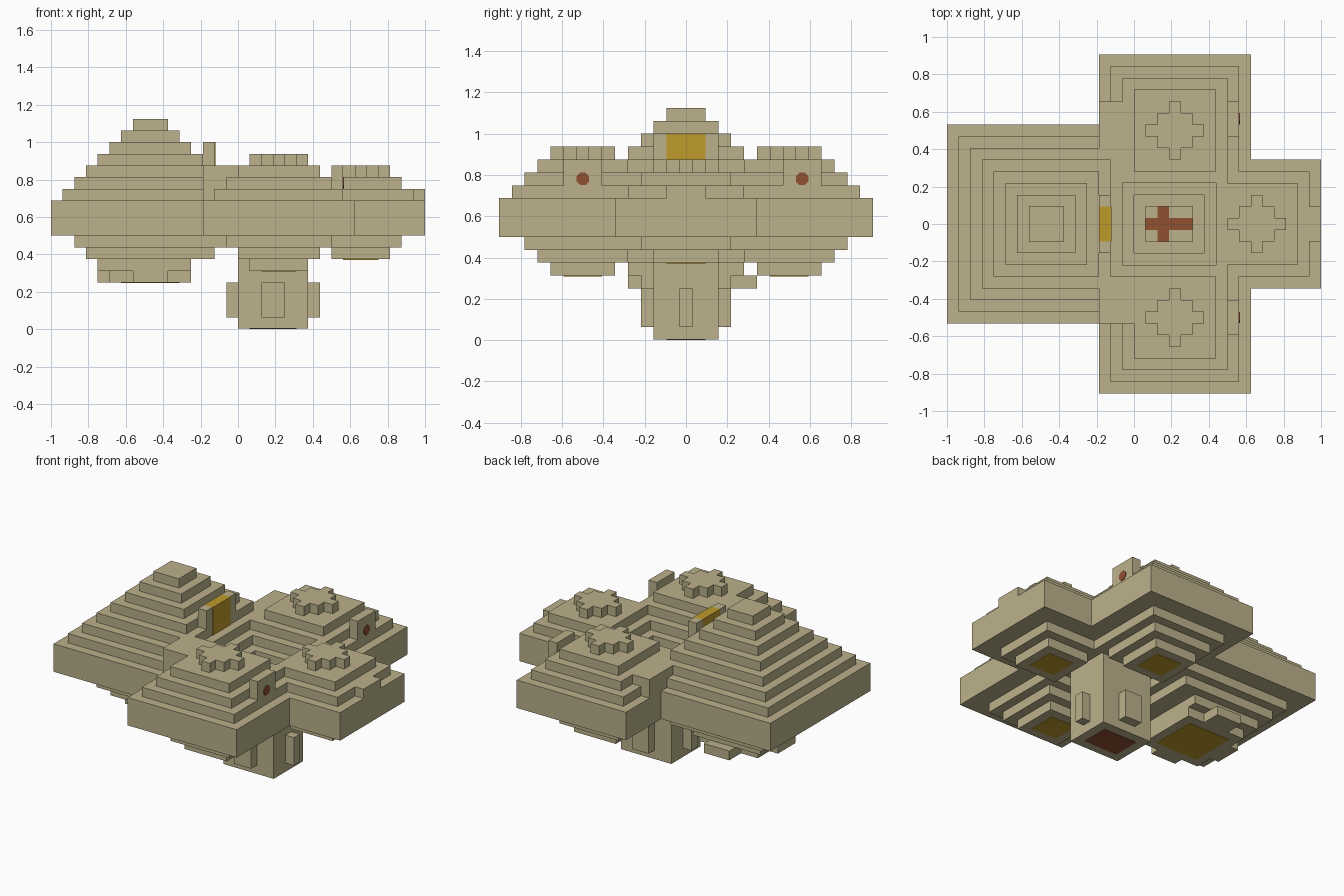
import bpy
import bmesh
import math
from mathutils import Matrix, Vector

old = bpy.data.objects.get("Cube")
if old:
    bpy.data.objects.remove(old, do_unlink=True)

U = 1 / 16      # one block
T = 0.06        # plate thickness in blocks


def material(name, rgb):
    mat = bpy.data.materials.new(name)
    mat.use_nodes = True
    mat.diffuse_color = (*rgb, 1)
    mat.node_tree.nodes["Principled BSDF"].inputs["Base Color"].default_value = (*rgb, 1)
    return mat


SAND = material("sandstone", (0.50, 0.44, 0.26))
GOLD = material("gold", (0.52, 0.33, 0.025))
RED = material("red clay", (0.28, 0.08, 0.03))


def finish(name, bm, mat):
    mesh = bpy.data.meshes.new(name)
    bm.to_mesh(mesh)
    bm.free()
    mesh.materials.append(mat)
    obj = bpy.data.objects.new(name, mesh)
    bpy.context.collection.objects.link(obj)
    return obj


def blocks(name, boxes, mat=SAND):
    """One object from boxes given as (x0, x1, y0, y1, z0, z1) in blocks."""
    bm = bmesh.new()
    for x0, x1, y0, y1, z0, z1 in boxes:
        mid = Vector((x0 + x1, y0 + y1, z0 + z1)) * U / 2
        size = Vector((x1 - x0, y1 - y0, z1 - z0)) * U
        bmesh.ops.create_cube(bm, size=1, matrix=Matrix.Translation(mid) @ Matrix.Diagonal((*size, 1)))
    return finish(name, bm, mat)


def square(cx, cy, half, z0, z1):
    return (cx - half, cx + half, cy - half, cy + half, z0, z1)


def stepped(name, cx, cy, half, up, down):
    """Square slab with steps shrinking by one above and inverted steps below."""
    boxes = [square(cx, cy, half, 8, 11)]
    boxes += [square(cx, cy, half - i - 1, 11 + i, 12 + i) for i in range(up)]
    boxes += [square(cx, cy, half - i - 2, 7 - i, 8 - i) for i in range(down)]
    blocks(name, boxes)


def diamond(name, cx, cy, z):
    """Stepped diamond ornament."""
    blocks(name, [(cx - a, cx + a, cy - b, cy + b, z, z + 1)
                  for a, b in ((0.5, 2.5), (1.5, 1.5), (2.5, 0.5))])


# Large pyramid
stepped("large_pyramid", -7.5, 0, 8.5, 7, 2)
blocks("large_pyramid_base", [
    (-12, -4, -4.5, 4.5, 5, 6),
    (-11, -4, -3.5, 3.5, 4, 5),
    (-12, -11, -1.5, 1.5, 4, 5),
    (-9, -6, -4.5, 5.5, 4, 5)])
blocks("large_pyramid_lamp", [square(-7.5, 0, 2.5, 4 - T, 4)], GOLD)

# Front and back terraces with their doorways
for side, name, door_y in ((-1, "front", -8), (1, "back", 9)):
    cy = side * 8
    stepped(name + "_terrace", 3.5, cy, 6.5, 3, 3)
    diamond(name + "_ornament", 3.5, cy, 14)
    blocks(name + "_lamp", [square(3.5, cy, 1.5, 5 - T, 5)], GOLD)
    blocks(name + "_doorway", [(8, 9, door_y - 1.5, door_y + 1.5, 12, 14)])
    bm = bmesh.new()
    turn = Matrix.Rotation(math.pi / 2, 4, 'Y') @ Matrix.Rotation(math.pi / 8, 4, 'Z')
    bmesh.ops.create_cone(bm, cap_ends=True, segments=8, radius1=0.53 * U, radius2=0.53 * U,
                          depth=2 * T * U,
                          matrix=Matrix.Translation(Vector((9, door_y, 12.5)) * U) @ turn)
    finish(name + "_door_button", bm, RED)

# Walkways joining the terraces to the pyramid
blocks("front_walkway", [(-3, 0, -8.5, -4.5, 11, 14)])
blocks("back_walkway", [(-3, -1, 4.5, 10.5, 11, 13)])

# Small terrace on the +x side
stepped("side_terrace", 10.5, 0, 5.5, 2, 2)
diamond("side_ornament", 10.5, 0, 13)
blocks("side_lamp", [square(10.5, 0, 1.5, 6 - T, 6)], GOLD)
blocks("side_doorstep", [(15, 16, -1.5, 1.5, 11, 12)])

# Golden gate on the pyramid
blocks("gate_frame", [(-3, -2, -2.5, -1.5, 13, 16), (-3, -2, 1.5, 2.5, 13, 16)])
blocks("gate", [(-3, -2 + T, -1.5, 1.5, 13, 16)], GOLD)

# Central column with side panels
blocks("column", [(0, 6, -2.5, 2.5, T, 8)])
blocks("column_panels", [
    (-1, 0, -0.5, 0.5, 1, 4), (6, 7, -0.5, 0.5, 1, 4),
    (2, 4, -3.5, -2.5, 1, 4), (2, 4, 2.5, 3.5, 1, 4)])
blocks("column_foot", [(1, 5, -1.5, 1.5, 0, T)], RED)

# Cross on the courtyard floor
blocks("courtyard_cross", [(1, 5, -0.5, 0.5, 8, 8 + T), (2, 3, -1.5, 1.5, 8, 8 + T)], RED)
